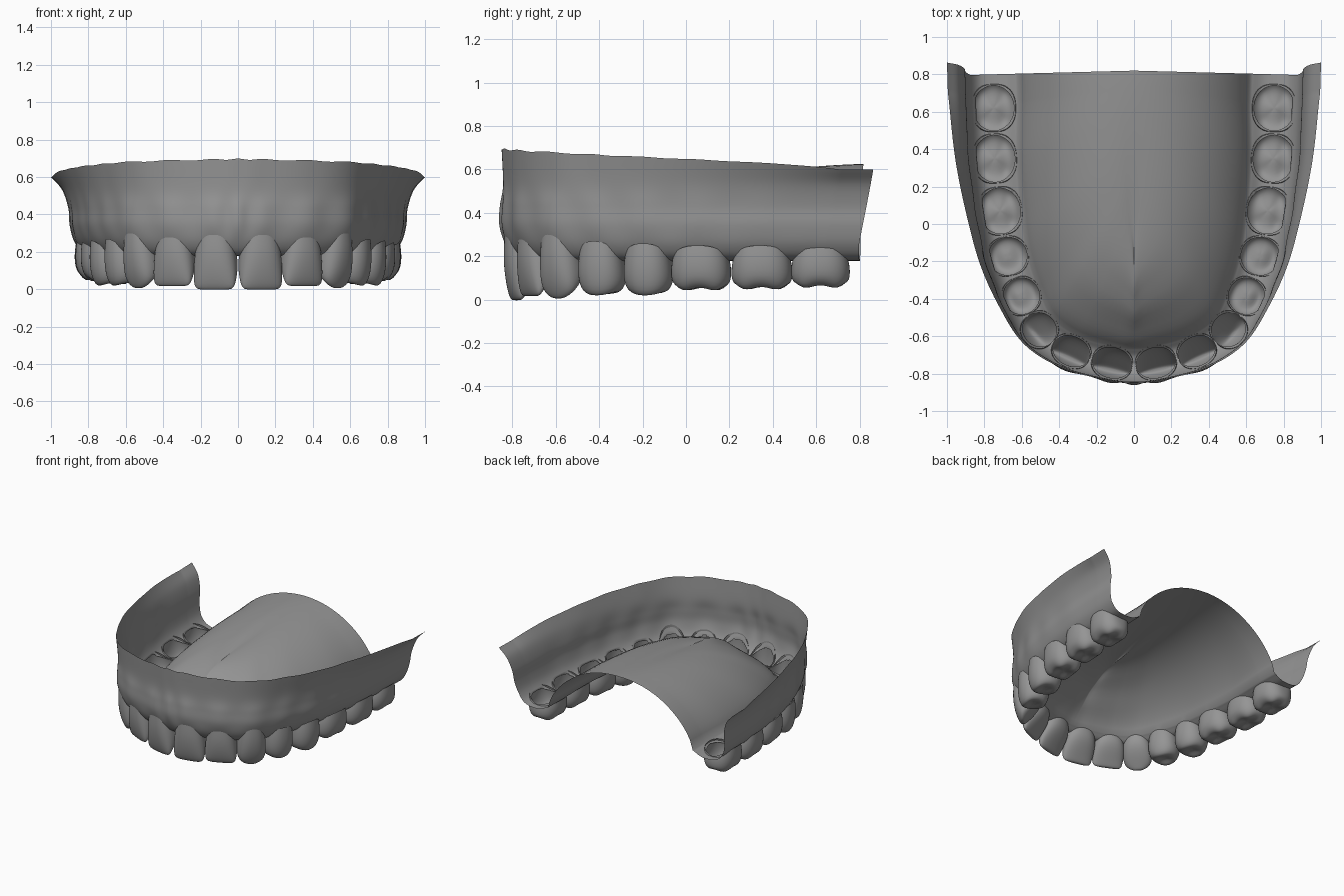
import bpy, bmesh, math
from mathutils import Vector

if "Cube" in bpy.data.objects:
    bpy.data.objects.remove(bpy.data.objects["Cube"])

# Dental arch: midline, eight tooth centres, back end (one half, mirrored later)
ARCH = [(0, -.755), (.117, -.742), (.335, -.68), (.505, -.565), (.602, -.385),
        (.675, -.172), (.716, .07), (.745, .35), (.75, .62), (.755, .80)]
# name, half width, half depth, bottom z, labial rim z, kind
TEETH = [("central_incisor", .118, .088, -.003, .300, "incisor"),
         ("lateral_incisor", .114, .085, .016, .290, "incisor"),
         ("canine", .104, .095, .006, .320, "canine"),
         ("first_premolar", .108, .105, .012, .270, "premolar"),
         ("second_premolar", .112, .112, .012, .260, "premolar"),
         ("first_molar", .136, .118, .038, .250, "molar"),
         ("second_molar", .139, .118, .042, .250, "molar"),
         ("third_molar", .134, .118, .050, .240, "molar")]
SEG = 18

grey = bpy.data.materials.new("dark_grey")
grey.diffuse_color = (.3, .3, .3, 1)
grey.use_nodes = True
grey.node_tree.nodes["Principled BSDF"].inputs["Base Color"].default_value = grey.diffuse_color


def catmull(p, steps):
    """Smooth curve through points of any dimension."""
    p = [Vector(q) for q in p]
    ext = [2 * p[0] - p[1]] + p + [2 * p[-1] - p[-2]]
    out = []
    for i in range(len(p) - 1):
        a, b, c, d = ext[i:i + 4]
        for k in range(steps):
            t = k / steps
            out.append(.5 * (2 * b + (c - a) * t + (2 * a - 5 * b + 4 * c - d) * t * t
                             + (3 * b - a - 3 * c + d) * t ** 3))
    return out + [p[-1]]


# Full symmetric run gives a clean tangent at the midline
full = catmull([(-x, y) for x, y in ARCH[:0:-1]] + ARCH, SEG)
mid = (len(ARCH) - 1) * SEG
arch, tangent = [], []
for i in range(mid, len(full)):
    a, b = full[i - 1], full[min(i + 1, len(full) - 1)]
    arch.append(full[i])
    tangent.append((b - a).normalized())


def outward(t):
    return Vector((t.y, -t.x))


def finish(name, bm, merge, levels=0):
    bmesh.ops.recalc_face_normals(bm, faces=bm.faces)
    for f in bm.faces:
        f.smooth = True
    me = bpy.data.meshes.new(name)
    bm.to_mesh(me)
    bm.free()
    me.materials.append(grey)
    ob = bpy.data.objects.new(name, me)
    bpy.context.collection.objects.link(ob)
    m = ob.modifiers.new("mirror", 'MIRROR')
    m.use_mirror_merge = merge
    m.merge_threshold = .0001
    if levels:
        s = ob.modifiers.new("smooth", 'SUBSURF')
        s.levels = s.render_levels = levels


# Gum: outer flange, ridge and vaulted palate as one open sheet
def gum_row(i):
    c, n = arch[i], outward(tangent[i])
    t = i / (len(arch) - 1)
    w = min(1, max(0, (c.y + .755) / 1.4))
    ztop = .695 - .075 * w ** .8 - .02 * w ** 8 + .003 * math.cos(i * .35) * (1 - w)

    def mix(a, b):
        return a + (b - a) * w
    # slight root bulge over each tooth
    root = .005 * math.cos(2 * math.pi * i / SEG) * (1 - w)
    prof = [(.095 + .15 * w ** 1.05, ztop), (mix(.088, .185), .53), (mix(.098, .152) + root, .43),
            (mix(.100, .145) + root, .34), (mix(.075, .118), .25), (mix(.03, .06), .19),
            (mix(-.04, -.05), .18), (mix(-.09, -.135), .215)]
    row = []
    for d, z in catmull(prof, 6):
        p = c + n * d
        y = p.y + .07 * max(0, (z - .25) / .35) * w ** 6
        row.append(Vector((p.x if i else 0, y, z)))
    e = row[-1].copy()
    ym, top = -.15 + .97 * t, .52 + .105 * (1 - (1 - t) ** 1.5)
    for k in range(1, 17):
        s = 1 - math.cos(k / 16 * math.pi / 2)
        s = .5 * s + .5 * k / 16
        h = (1 - (1 - s) ** 2.1) ** (.95 - .28 * t)
        fold = .006 * math.sin(s * 22) * max(0, 1 - 2.2 * t) * (1 - s) ** 1.5
        row.append(Vector((e.x * (1 - s), e.y + (ym - e.y) * s, e.z + (top - e.z) * h + fold)))
    return row


bm = bmesh.new()
grid = [[bm.verts.new(p) for p in gum_row(i)] for i in range(len(arch))]
for r0, r1 in zip(grid, grid[1:]):
    for k in range(len(r0) - 1):
        bm.faces.new((r0[k], r1[k], r1[k + 1], r0[k + 1]))

# Sockets: open the sheet above each tooth and snap the border to an ellipse
socket = {}
for j, (_, a, b, zb, zl, kind) in enumerate(TEETH):
    i = (j + 1) * SEG
    c, t = arch[i], tangent[i]
    n = outward(t)
    for v in bm.verts:
        q = v.co.xy - c
        r = math.hypot(q.dot(t) / (a * .9), q.dot(n) / (b * .92))
        if r < 1 and v.co.z < zl - .025:
            socket[v] = (c, r)
holes = [f for f in bm.faces if all(v in socket for v in f.verts)]
for v, (c, r) in socket.items():
    if r > .6:
        q = c + (v.co.xy - c) / r
        v.co.x, v.co.y = max(0, q.x), q.y
bmesh.ops.delete(bm, geom=holes, context='FACES')
finish("gum_and_palate", bm, True)

# Tooth rings from gum margin down: height fraction, width, depth, outward shift
FRONT = [(0, .93, 1.05, 0), (.15, .97, 1.08, 0), (.35, 1, 1.04, .06), (.6, 1, .78, .24),
         (.82, .96, .46, .40), (.95, .88, .25, .45), (1, .70, .12, .45)]
EYE = [(0, .93, 1.05, 0), (.15, .98, 1.08, 0), (.35, 1, 1.05, .05), (.6, .98, .82, .2),
       (.8, .86, .52, .33), (.93, .58, .28, .38), (1, .28, .12, .38)]
BACK = [(0, .95, 1, 0), (.18, 1, 1.04, 0), (.42, 1.02, 1.06, 0), (.68, 1, 1, 0),
        (.88, .9, .87, 0), (1, .72, .66, 0), (.96, .45, .42, 0), (.89, .2, .18, 0)]


def spow(x, e):
    return math.copysign(abs(x) ** e, x)


def tooth(j, name, a, b, zb, zl, kind):
    c, t = arch[(j + 1) * SEG], tangent[(j + 1) * SEG]
    n = outward(t)
    rings = {"incisor": FRONT, "canine": EYE}.get(kind, BACK)
    e = .84 if kind == "molar" else .9
    count = 32
    bm = bmesh.new()
    loops = []
    for f, su, sv, off in rings:
        loop = []
        for k in range(count):
            th = 2 * math.pi * k / count
            cu, sn = math.cos(th), math.sin(th)
            rim = .18 + (zl - .18) * max(0, sn) + .04 * max(0, -sn)
            low, cusp = zb, min(1, su / .6)
            if kind == "molar":
                low += .008 * (1 + math.cos(4 * th)) * (f > .8) * cusp
            elif kind == "premolar":
                low += (.011 * (1 + math.cos(2 * th)) + .010 * max(0, -sn)) * (f > .6) * cusp
            p = c + t * (a * su * spow(cu, e)) + n * (b * (sv * spow(sn, e) + off))
            loop.append(bm.verts.new((max(.001, p.x), p.y, rim * (1 - f) + low * f)))
        loops.append(loop)
        if kind in ("molar", "premolar") and su < .5:
            # even out the pit so it reads as a smooth basin
            z = sum(v.co.z for v in loop) / count
            for v in loop:
                v.co.z = z + (v.co.z - z) * .4
    for l0, l1 in zip(loops, loops[1:]):
        for k in range(count):
            m = (k + 1) % count
            bm.faces.new((l0[k], l0[m], l1[m], l1[k]))
    # close the biting end with a small fan
    last = loops[-1]
    hub = bm.verts.new(sum((v.co for v in last), Vector()) / count)
    for k in range(count):
        bm.faces.new((last[k], last[(k + 1) % count], hub))
    finish(name, bm, False, 1)


for j, spec in enumerate(TEETH):
    tooth(j, *spec)
